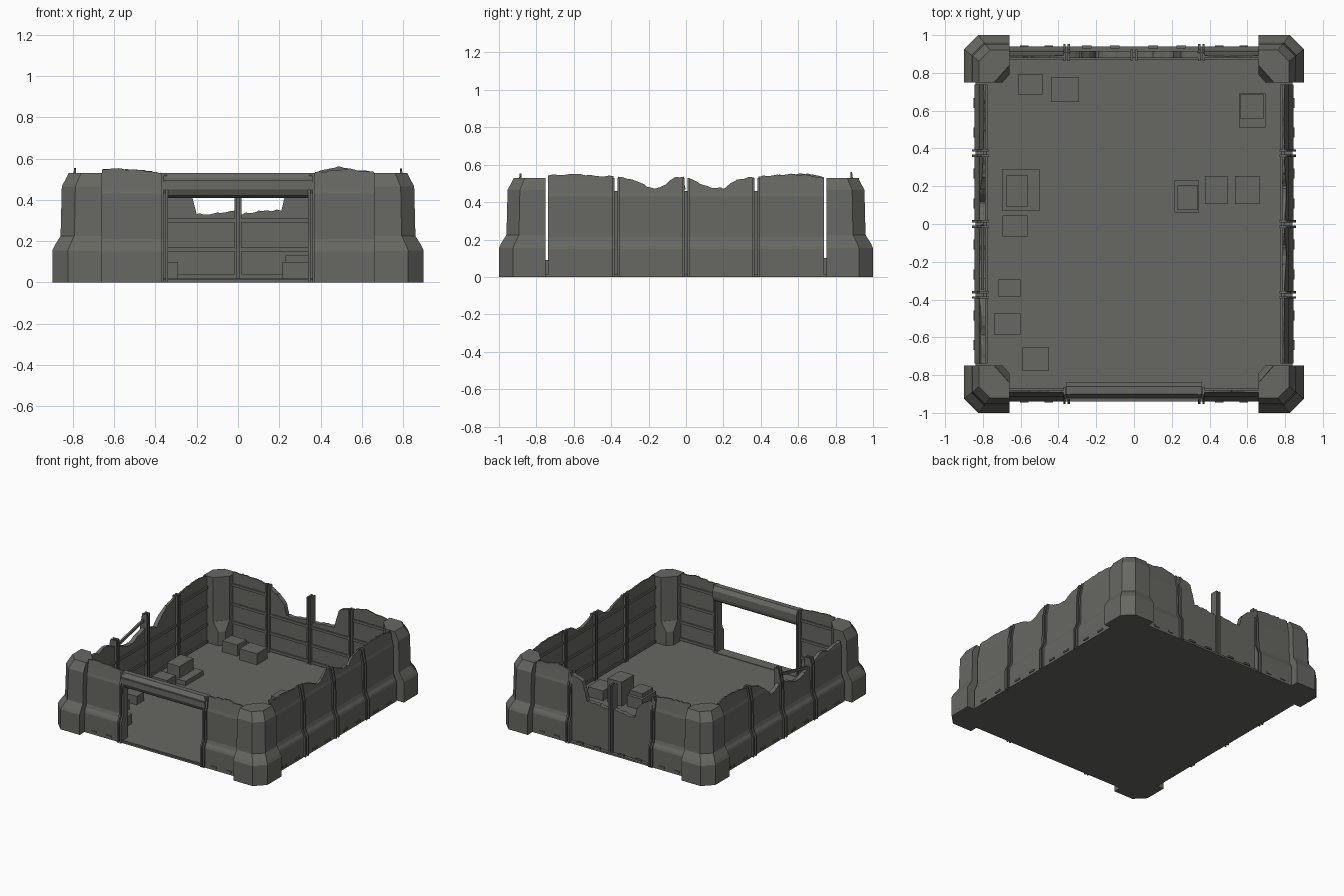
import bpy, bmesh, random
from mathutils import Matrix, Vector

if "Cube" in bpy.data.objects:
    bpy.data.objects.remove(bpy.data.objects["Cube"])

random.seed(4)
mat = bpy.data.materials.new("dark olive grey")
mat.diffuse_color = (0.135, 0.135, 0.122, 1)
mat.use_nodes = True
mat.node_tree.nodes["Principled BSDF"].inputs["Base Color"].default_value = mat.diffuse_color


def finish(name, bm):
    bmesh.ops.remove_doubles(bm, verts=bm.verts, dist=0.0002)
    bmesh.ops.recalc_face_normals(bm, faces=bm.faces)
    me = bpy.data.meshes.new(name)
    bm.to_mesh(me)
    bm.free()
    me.materials.append(mat)
    ob = bpy.data.objects.new(name, me)
    bpy.context.collection.objects.link(ob)
    return ob


def loft(name, rings):
    """Skin a list of closed rings and cap both ends."""
    bm = bmesh.new()
    vs = [[bm.verts.new(p) for p in r] for r in rings]
    n = len(rings[0])
    for a, b in zip(vs, vs[1:]):
        for i in range(n):
            j = (i + 1) % n
            bm.faces.new((a[i], a[j], b[j], b[i]))
    bm.faces.new(vs[0])
    bm.faces.new(vs[-1])
    return finish(name, bm)


def box(name, x0, x1, y0, y1, z0, z1, turn=0):
    bm = bmesh.new()
    m = (Matrix.Translation(((x0 + x1) / 2, (y0 + y1) / 2, (z0 + z1) / 2))
         @ Matrix.Rotation(turn, 4, 'X')
         @ Matrix.Diagonal((x1 - x0, y1 - y0, z1 - z0, 1)))
    bmesh.ops.create_cube(bm, size=1, matrix=m)
    return finish(name, bm)


def interp(pts, t):
    if t <= pts[0][0]:
        return pts[0][1]
    for (a, va), (b, vb) in zip(pts, pts[1:]):
        if t <= b:
            return va + (vb - va) * (t - a) / (b - a)
    return pts[-1][1]


# wall directions: u runs along the wall, d points outward from its inner face
SIDES = {
    "right": lambda u, d, z: (0.775 + d, u, z),
    "left": lambda u, d, z: (-0.775 - d, u, z),
    "front": lambda u, d, z: (u, -0.87 - d, z),
    "back": lambda u, d, z: (u, 0.87 + d, z),
}
# outer wall curve: height -> depth
CURVE = [(0, .07), (.15, .07), (.165, .065), (.185, .053), (.21, .045), (.43, .042),
         (.45, .036), (.53, .022), (.58, .015)]
FLAT = [(0, .045), (.58, .045)]


def side_box(name, side, u0, u1, d0, d1, z0, z1):
    a, b = SIDES[side](u0, d0, z0), SIDES[side](u1, d1, z1)
    lo, hi = [min(p) for p in zip(a, b)], [max(p) for p in zip(a, b)]
    box(name, lo[0], hi[0], lo[1], hi[1], lo[2], hi[2])


def rib(side, u, top=.53):
    """Thin upright fin that follows the wall curve."""
    zs = [z for z, _ in CURVE if z < top] + [top]
    prof = [(interp(CURVE, z) + .012, z) for z in zs] + [(-.006, top), (-.006, 0)]
    loft(side + "_rib", [[SIDES[side](u + s, d, z) for d, z in prof] for s in (-.006, .006)])


def panel(side, u0, u1, tops, curve=CURVE):
    """Wall panel with a broken top edge, inner rails and outer sill."""
    n = max(2, round((u1 - u0) / .025))
    us = sorted({round(u0 + (u1 - u0) * i / n, 4) for i in range(n + 1)}
                | {u for u, _ in tops if u0 < u < u1})
    rings, low = [], 9
    for u in us:
        top = interp(tops, u) + random.uniform(-.005, .005)
        low = min(low, top)
        zs = [min(z, top) for z, _ in curve[:-1]] + [top]
        ring = [(interp(curve, z), z) for z in zs] + [(.01, top), (.01, 0)]
        rings.append([SIDES[side](u, d, z) for d, z in ring])
    bm = bmesh.new()
    vs = [[bm.verts.new(p) for p in r] for r in rings]
    k = len(vs[0])
    for a, b in zip(vs, vs[1:]):
        for i in range(k):
            j = (i + 1) % k
            bm.faces.new((a[i], a[j], b[j], b[i]))
    bm.faces.new(vs[0])
    bm.faces.new(vs[-1])
    bmesh.ops.dissolve_degenerate(bm, dist=.0002, edges=bm.edges)
    finish(side + "_wall_panel", bm)
    for z in (.03, .16, .30, .45):
        if z + .02 < low:
            side_box(side + "_inner_rail", side, u0, u1, 0, .012, z - .01, z + .01)
    for f in (.2, .65):
        w = u1 - u0
        side_box(side + "_sill_clip", side, u0 + w * f, u0 + w * (f + .15),
                 .06, .076, .018, .03)


# floor
box("floor", -.84, .84, -.94, .94, 0, .014)

# long side walls, four panels each
TOPS_R = [(-.75, .54), (-.72, .55), (-.5, .545), (-.38, .535), (-.3, .525), (-.22, .49),
          (-.17, .47), (-.12, .49), (-.05, .535), (.01, .53), (.07, .50), (.13, .48),
          (.2, .475), (.27, .52), (.4, .54), (.6, .55), (.75, .53)]
TOPS_L = [(-.75, .46), (-.6, .44), (-.5, .46), (-.38, .42), (-.28, .38), (-.18, .36),
          (-.08, .40), (0, .43), (.05, .40), (.12, .37), (.18, .43), (.25, .49),
          (.36, .52), (.5, .545), (.65, .55), (.75, .53)]
for side, tops in (("right", TOPS_R), ("left", TOPS_L)):
    for i in range(4):
        u0 = -.75 + .375 * i
        panel(side, u0 + .012, u0 + .363, tops)
    for u in (-.375, 0, .375):
        h = .47 if side == "left" and u < 0 else .53
        rib(side, u - .014, h)
        rib(side, u + .014, h)
        side_box(side + "_joint", side, u - .014, u + .014, .005, .025, 0, min(h, .46))
# bent rail across the break in the left wall
box("bent_rail", -.81, -.795, -.35, .0, .43, .45, .22)

# end wall panels beside the openings
panel("front", -.66, -.372, [(-.66, .55), (-.5, .545), (-.372, .53)])
panel("front", .372, .66, [(.372, .53), (.45, .54), (.52, .55), (.66, .535)])
panel("back", -.66, -.372, [(-.66, .545), (-.58, .55), (-.45, .54), (-.372, .53)])
panel("back", .372, .66, [(.372, .53), (.44, .55), (.48, .565), (.53, .55), (.66, .535)])
for side in ("front", "back"):
    for s in (-1, 1):
        rib(side, s * .368)
        rib(side, s * .345)
        side_box(side + "_jamb", side, s * .345, s * .368, .002, .04, 0, .52)

# broken thin panels in the middle of the back wall
panel("back", -.34, -.012, [(-.34, .50), (-.28, .47), (-.22, .41), (-.2, .33),
                            (-.1, .335), (-.012, .345)], FLAT)
panel("back", .012, .34, [(.012, .33), (.1, .345), (.21, .35), (.225, .41),
                          (.25, .49), (.34, .53)], FLAT)
for s in (-1, 1):
    side_box("back_middle_post", "back", s * .005, s * .018, -.004, .055, 0, .53)
side_box("back_post_core", "back", -.006, .006, .01, .04, 0, .52)

# gate beam over the front opening, and threshold
beam = [(-.025, .43), (-.03, .45), (-.03, .50), (-.01, .53), (.03, .53), (.048, .505),
        (.05, .45), (.035, .42), (-.005, .41)]
loft("gate_beam", [[SIDES["front"](u, d, z) for d, z in beam] for u in (-.36, .36)])
side_box("gate_beam_trim", "front", -.36, .36, .04, .056, .485, .495)
side_box("gate_threshold", "front", -.36, .36, -.02, .06, 0, .018)

# corner pillars: level -> inset of outer faces
for sx in (-1, 1):
    for sy in (-1, 1):
        rings = []
        for z, o in ((0, 0), (.155, 0), (.18, .012), (.225, .04), (.465, .046), (.53, .08)):
            pts = [(.9 - o, .75), (.9 - o, .925 - o * .8), (.825 - o * .8, 1 - o),
                   (.66, 1 - o), (.66, .84), (.74, .75)]
            rings.append([(sx * x, sy * y, z) for x, y in pts])
        loft("corner_pillar", rings)
        # inner foot of the pillar
        feet = []
        for z, k in ((0, 0), (.12, 0), (.19, .07)):
            pts = [(.78, .75), (.78, .88), (.66, .88), (.66, .79 + k * .7), (.695 + k * .6, .75)]
            feet.append([(sx * x, sy * y, z) for x, y in pts])
        loft("pillar_foot", feet)

# crates: centre x, centre y, width, depth, bottom, top
CRATES = [(-.55, .74, .13, .11, 0, .10), (-.365, .71, .15, .13, 0, .10),
          (.625, .60, .14, .18, 0, .08), (.625, .62, .12, .13, .08, .15),
          (-.60, .18, .20, .22, 0, .05), (-.62, .175, .11, .17, .05, .14),
          (-.63, -.01, .13, .11, 0, .09), (-.66, -.34, .12, .09, 0, .08),
          (-.67, -.53, .14, .11, 0, .09), (-.52, -.715, .14, .12, 0, .09),
          (.28, .145, .13, .17, 0, .10), (.285, .14, .11, .13, .10, .13),
          (.435, .18, .12, .15, 0, .20), (.60, .18, .13, .15, 0, .09)]
for x, y, w, d, z0, z1 in CRATES:
    box("crate", x - w / 2, x + w / 2, y - d / 2, y + d / 2, z0 + (.012 if z0 == 0 else 0), z1)
